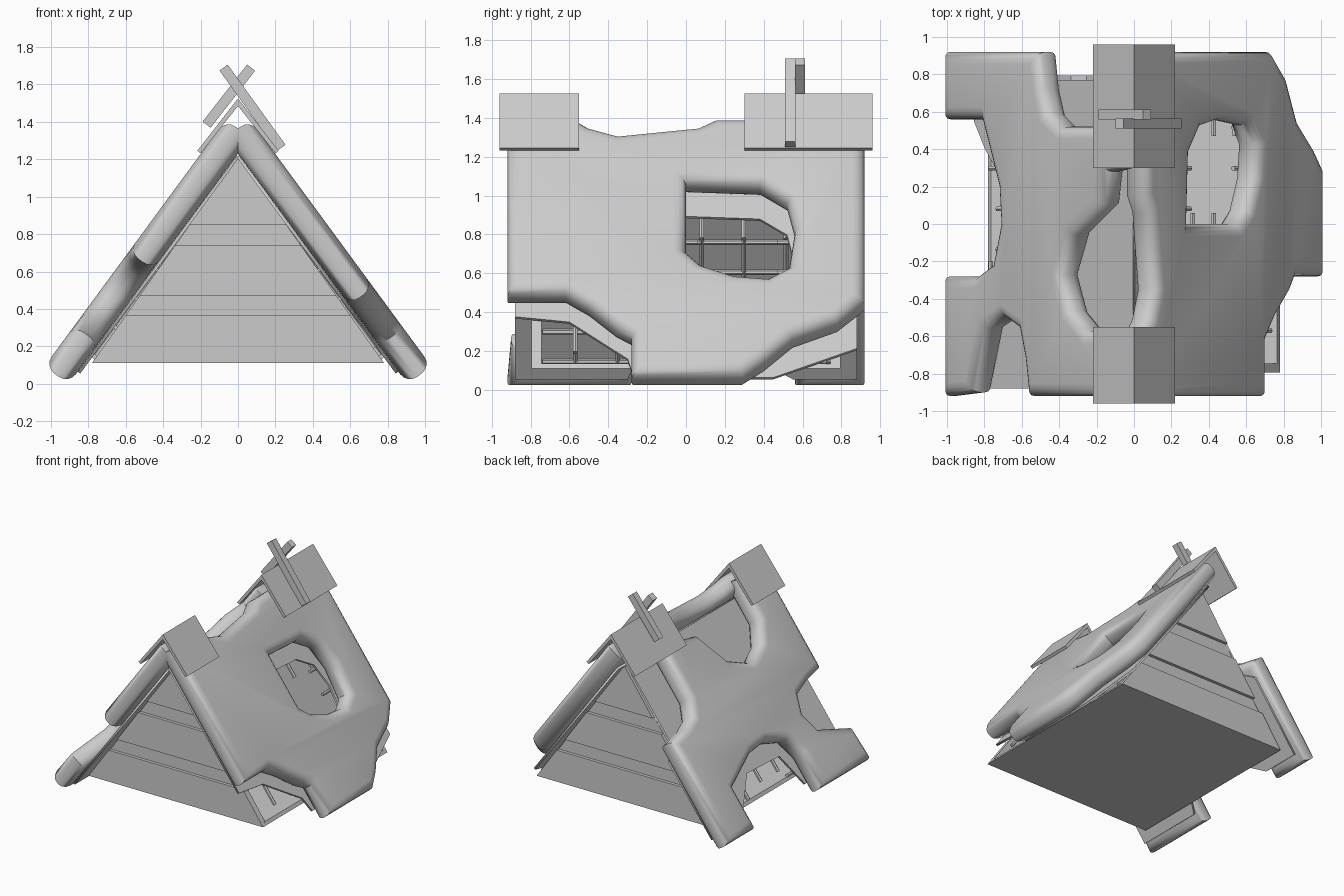
import bpy, bmesh, math
from mathutils import Vector, Matrix

cube = bpy.data.objects.get("Cube")
if cube:
    bpy.data.objects.remove(cube)

grey = bpy.data.materials.new("weathered_grey")
grey.use_nodes = True
grey.diffuse_color = (0.6, 0.6, 0.6, 1)
grey.node_tree.nodes["Principled BSDF"].inputs["Base Color"].default_value = (0.6, 0.6, 0.6, 1)

PITCH = 1.36                              # fall per unit of width
RUN = math.hypot(1, PITCH)                # slope length per unit of width


def add(name, mesh):
    ob = bpy.data.objects.new(name, mesh)
    bpy.context.collection.objects.link(ob)
    mesh.materials.clear()
    mesh.materials.append(grey)
    return ob


def from_bmesh(name, bm):
    bmesh.ops.recalc_face_normals(bm, faces=bm.faces)
    mesh = bpy.data.meshes.new(name)
    bm.to_mesh(mesh)
    bm.free()
    return add(name, mesh)


def prism(name, profile, y0, y1):
    """Extrude an x-z profile along y."""
    bm = bmesh.new()
    face = bm.faces.new([bm.verts.new((x, y0, z)) for x, z in profile])
    out = bmesh.ops.extrude_face_region(bm, geom=[face])
    moved = [v for v in out["geom"] if isinstance(v, bmesh.types.BMVert)]
    bmesh.ops.translate(bm, verts=moved, vec=(0, y1 - y0, 0))
    return from_bmesh(name, bm)


def slab(name, side, apex, loops, half, bevel):
    """Fill (y, x) outlines lying on one roof slope; later loops are holes."""
    cu = bpy.data.curves.new(name, 'CURVE')
    cu.dimensions, cu.fill_mode = '2D', 'BOTH'
    cu.extrude, cu.bevel_depth, cu.offset = half - bevel, bevel, -bevel
    cu.bevel_resolution = 3
    for loop in loops:
        sp = cu.splines.new('POLY')
        sp.points.add(len(loop) - 1)
        for p, (y, x) in zip(sp.points, loop):
            p.co = (y, x * RUN, 0, 1)
        sp.use_cyclic_u = True
    tmp = bpy.data.objects.new(name + "_helper", cu)
    bpy.context.collection.objects.link(tmp)
    deps = bpy.context.evaluated_depsgraph_get()
    mesh = bpy.data.meshes.new_from_object(tmp.evaluated_get(deps))
    bpy.data.objects.remove(tmp)
    down = Vector((side / RUN, 0, -PITCH / RUN))
    along = Vector((0, 1, 0))
    frame = Matrix((along, down, along.cross(down))).transposed().to_4x4()
    mesh.transform(Matrix.Translation((0, 0, apex)) @ frame)
    bm = bmesh.new()
    bm.from_mesh(mesh)
    bmesh.ops.remove_doubles(bm, verts=bm.verts, dist=0.0005)
    return from_bmesh(name, bm)


# Thick thatch, one ragged outline per slope
hole = [(0, .24), (0, .5), (.08, .55), (.25, .59), (.42, .6), (.53, .56),
        (.56, .42), (.52, .31), (.38, .25)]
left_edge = [(-.92, 0), (-.92, .66), (-.62, .66), (-.5, .71), (-.36, .79), (-.28, .82),
             (-.28, .97), (.29, .97), (.4, .92), (.55, .83), (.78, .77), (.92, .69),
             (.92, 0), (.15, 0), (.06, .03), (-.35, .06), (-.5, .03), (-.57, 0)]
right_edge = [(-.92, 0), (-.92, .52), (-.72, .54), (-.56, .57), (-.5, .65), (-.56, .74),
              (-.9, .81), (-.92, .97), (-.28, .97), (-.28, .8), (-.21, .71), (0, .67),
              (.2, .68), (.4, .73), (.56, .77), (.56, .97), (.92, .97), (.92, .46),
              (.72, .44), (.59, .41), (.52, .34), (.52, 0), (.3, 0), (.28, .1),
              (.1, .12), (-.06, .28), (-.27, .34), (-.46, .29), (-.57, .2), (-.57, 0)]
thatch = [slab("thatch_left", 1, 1.365, [left_edge, hole], .08, .065),
          slab("thatch_right", -1, 1.365, [right_edge], .08, .065)]
for ob in thatch:
    bpy.ops.object.select_all(action='DESELECT')
    ob.select_set(True)
    bpy.context.view_layer.objects.active = ob
    bpy.ops.object.shade_smooth_by_angle(angle=math.radians(50))

# Thin boarding under the thatch
left_board = [(-.88, 0), (-.88, .62), (-.6, .64), (-.3, .78), (-.27, .85), (.45, .85),
              (.88, .74), (.88, 0)]
right_board = [(-.88, 0), (-.88, .85), (-.3, .85), (-.2, .69), (.2, .68), (.4, .79),
               (.55, .85), (.88, .85), (.88, .46), (.77, .42), (.77, 0)]
slab("boarding_left", 1, 1.215, [left_board, hole], .008, 0)
slab("boarding_right", -1, 1.215, [right_board], .008, 0)


# Battens inside the roof, broken off at the gaps
def rod(name, side, a, b):
    ends = [Vector((side * x, y, 1.185 - PITCH * x)) for y, x in (a, b)]
    axis = ends[1] - ends[0]
    bm = bmesh.new()
    bmesh.ops.create_cone(bm, cap_ends=True, segments=6, radius1=.014, radius2=.014,
                          depth=axis.length)
    spin = axis.to_track_quat('Z', 'Y').to_matrix().to_4x4()
    bm.transform(Matrix.Translation((ends[0] + ends[1]) / 2) @ spin)
    return from_bmesh(name, bm)


for i in range(7):
    y = -.57 + .217 * i
    in_hole = 0 < y < .55
    if in_hole:
        rod("rafter_left_top", 1, (y, .02), (y, .3))
        rod("rafter_left_foot", 1, (y, .53), (y, .77))
    else:
        rod("rafter_left", 1, (y, .02), (y, .73 if y < -.3 else .77))
    rod("rafter_right", -1, (y, .02), (y, .73 if -.2 < y < .2 else .77))
for i in range(6):
    x = .2 + .113 * i
    if .25 < x < .6:
        rod("batten_left_front", 1, (-.74, x), (.06, x))
        rod("batten_left_back", 1, (.47, x), (.74, x))
    else:
        rod("batten_left", 1, (-.74 if x < .6 else -.2, x), (.74 if x < .7 else .4, x))
    if x < .65:
        rod("batten_right", -1, (-.74, x), (.74, x))
    else:
        rod("batten_right_front", -1, (-.74, x), (-.2, x))
        rod("batten_right_back", -1, (.45, x), (.74, x))

# Floor and plank gables
prism("floor", [(-.78, .11), (.78, .11), (.765, .135), (-.765, .135)], -.76, .76)
levels = [.11, .365, .47, .74, .85, 1.2]
for end, tag in ((-1, "front"), (1, "back")):
    for i, (lo, hi) in enumerate(zip(levels, levels[1:])):
        w0, w1 = ((1.215 - z) / 1.415 for z in (lo, hi))
        outer = .77 if i % 2 else .795
        prism(tag + "_gable_plank", [(-w0, lo), (w0, lo), (w1, hi), (-w1, hi)],
              end * .745, end * outer)

# Ridge caps and the crossed finial
cap = [(0, 1.525), (.218, 1.245), (.2, 1.232), (0, 1.485), (-.2, 1.232), (-.218, 1.245)]
prism("ridge_cap_front", cap, -.96, -.55)
prism("ridge_cap_back", cap, .3, .96)


def stick(name, a, b, y0, y1):
    a, b = Vector(a), Vector(b)
    n = (b - a).normalized().orthogonal() * .027
    prism(name, [a + n, b + n, b - n, a - n], y0, y1)


stick("finial_stick_front", (-.077, 1.69), (.232, 1.262), .51, .565)
stick("finial_stick_back", (.07, 1.69), (-.168, 1.385), .56, .612)
